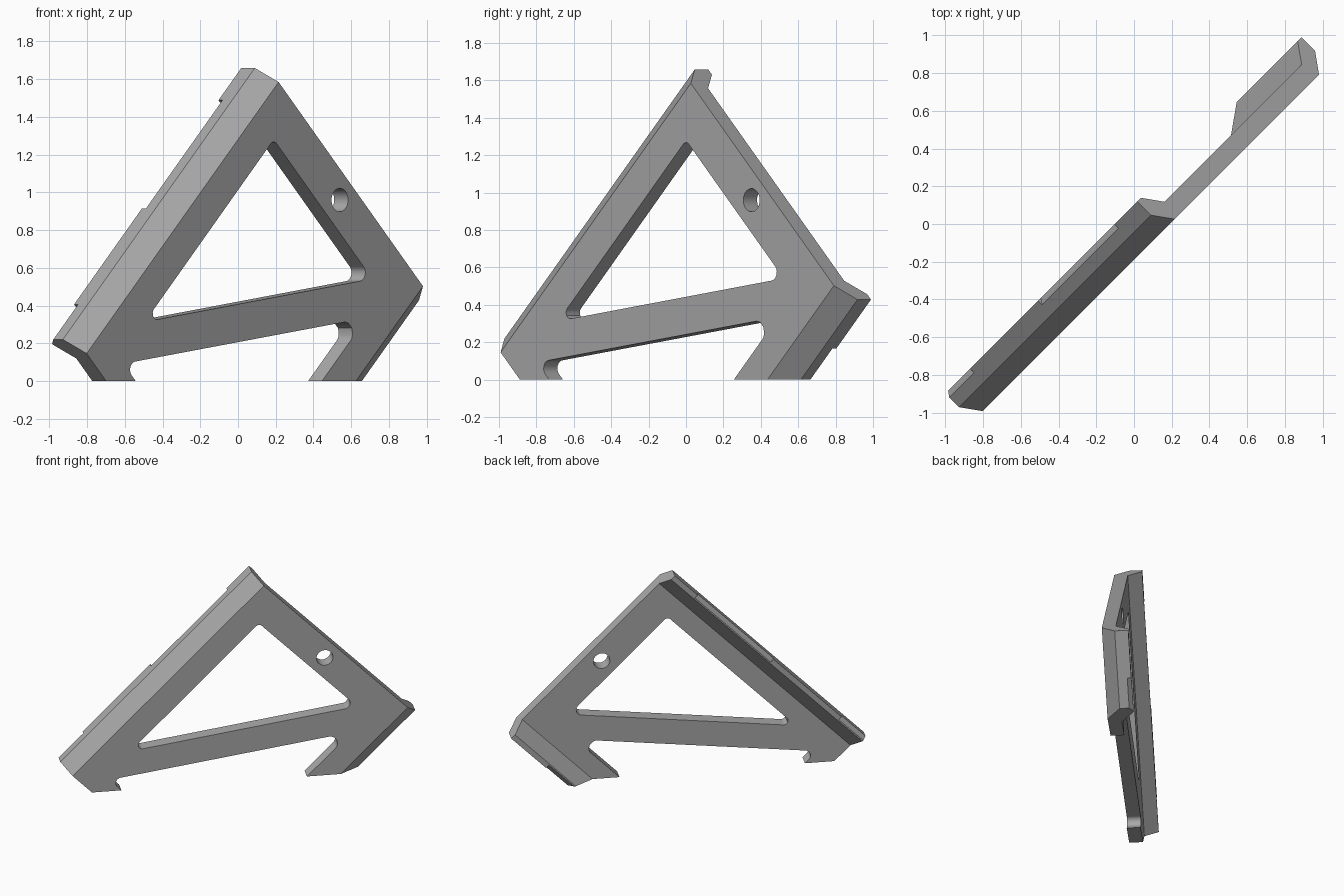
import bpy, bmesh, math
from mathutils import Vector

if "Cube" in bpy.data.objects:
    bpy.data.objects.remove(bpy.data.objects["Cube"], do_unlink=True)

R = math.sqrt(0.5)
FRONT, WEB, BACK = 0.134, 0.03, -0.072     # depths across the bracket
LEFT, RIGHT = -1.0, 0.53                   # front edges of the face
END_LOW, END_HIGH = -0.793, 1.241          # ends along the rails


def upright(u, z, n):
    """Bracket plane stands diagonally: u along it, z up, n towards the front right."""
    return Vector(((u + n) * R, (u - n) * R, z))


def along_rail(q, n, p):
    """q runs across the rails, p runs up along them."""
    return upright((p + q) * R, (p - q) * R, n)


def prism(name, points, start, end, place):
    bm = bmesh.new()
    low = [bm.verts.new(place(a, b, start)) for a, b in points]
    high = [bm.verts.new(place(a, b, end)) for a, b in points]
    bm.faces.new(low[::-1])
    bm.faces.new(high)
    for i in range(len(low)):
        j = (i + 1) % len(low)
        bm.faces.new((low[i], low[j], high[j], high[i]))
    if bm.calc_volume(signed=True) < 0:
        bmesh.ops.reverse_faces(bm, faces=bm.faces[:])
    bm.normal_update()
    mesh = bpy.data.meshes.new(name)
    bm.to_mesh(mesh)
    bm.free()
    obj = bpy.data.objects.new(name, mesh)
    bpy.context.scene.collection.objects.link(obj)
    return obj


def rounded(corners, steps=8):
    """Round each (u, z, radius) corner of a polygon with an arc."""
    out = []
    for i, (u, z, r) in enumerate(corners):
        c = Vector((u, z))
        if not r:
            out.append(c)
            continue
        a = (Vector(corners[i - 1][:2]) - c).normalized()
        b = (Vector(corners[(i + 1) % len(corners)][:2]) - c).normalized()
        half = a.angle(b) / 2
        centre = c + (a + b).normalized() * r / math.sin(half)
        ra = c + a * r / math.tan(half) - centre
        rb = c + b * r / math.tan(half) - centre
        for k in range(steps + 1):
            spoke = ra.lerp(rb, k / steps).normalized()
            out.append(centre + spoke * r)
    return out


# Face plate with a chamfered, hooked lip on both rails
T, LIP, SLOPE = 0.105, 0.04, 0.037
profile = [(LEFT, FRONT), (RIGHT, FRONT), (RIGHT + T, WEB), (RIGHT + T, BACK),
           (RIGHT + T - LIP, BACK), (RIGHT - SLOPE, WEB), (LEFT + SLOPE, WEB),
           (LEFT - T + LIP, BACK), (LEFT - T, BACK), (LEFT - T, WEB)]
bracket = prism("angle_bracket", profile, END_LOW, END_HIGH, along_rail)

# Triangular window, lower opening with flat foot, and round hole
window = rounded([(0.134, 1.28, 0.03), (0.872, 0.542, 0.045), (-0.831, 0.314, 0.032)])
opening = rounded([(-0.9, 0, 0), (-0.992, 0.092, 0.043), (0.83, 0.335, 0.058),
                   (0.495, 0, 0), (0.4, -0.1, 0), (-0.8, -0.1, 0)])
hole = [(0.629 + 0.062 * math.cos(t * math.tau / 32), 0.96 + 0.062 * math.sin(t * math.tau / 32))
        for t in range(32)]
floor = [(-3, -2), (3, -2), (3, 0), (-3, 0)]
cutters = [prism("cutter", shape, -0.5, 0.5, upright) for shape in (window, opening, hole, floor)]


# Relief cuts along the outer back corners of the lips
def relief(edge, side, start, end):
    tri = [(edge - 0.05 * side, BACK - 0.02), (edge + 0.02 * side, BACK - 0.02),
           (edge + 0.02 * side, BACK + 0.05)]
    cutters.append(prism("cutter", tri, start, end, along_rail))


relief(LEFT - T, -1, 0.19, 1.0)
relief(LEFT - T, -1, -0.9, -0.53)
relief(RIGHT + T, 1, 0.1, 0.87)

for cutter in cutters:
    cutter.hide_render = True
    mod = bracket.modifiers.new("cut", "BOOLEAN")
    mod.operation, mod.solver, mod.object = "DIFFERENCE", "EXACT", cutter

# Bake the cuts and drop the cutters
bpy.context.view_layer.update()
depsgraph = bpy.context.evaluated_depsgraph_get()
mesh = bpy.data.meshes.new_from_object(bracket.evaluated_get(depsgraph))
bracket.modifiers.clear()
bracket.data = mesh
for cutter in cutters:
    bpy.data.objects.remove(cutter, do_unlink=True)

grey = bpy.data.materials.new("plain_grey")
grey.use_nodes = True
colour = (0.4, 0.4, 0.4, 1)
grey.diffuse_color = colour
grey.node_tree.nodes["Principled BSDF"].inputs["Base Color"].default_value = colour
mesh.materials.clear()
mesh.materials.append(grey)

bpy.context.view_layer.objects.active = bracket
bracket.select_set(True)
bpy.ops.object.shade_smooth_by_angle(angle=math.radians(30))
